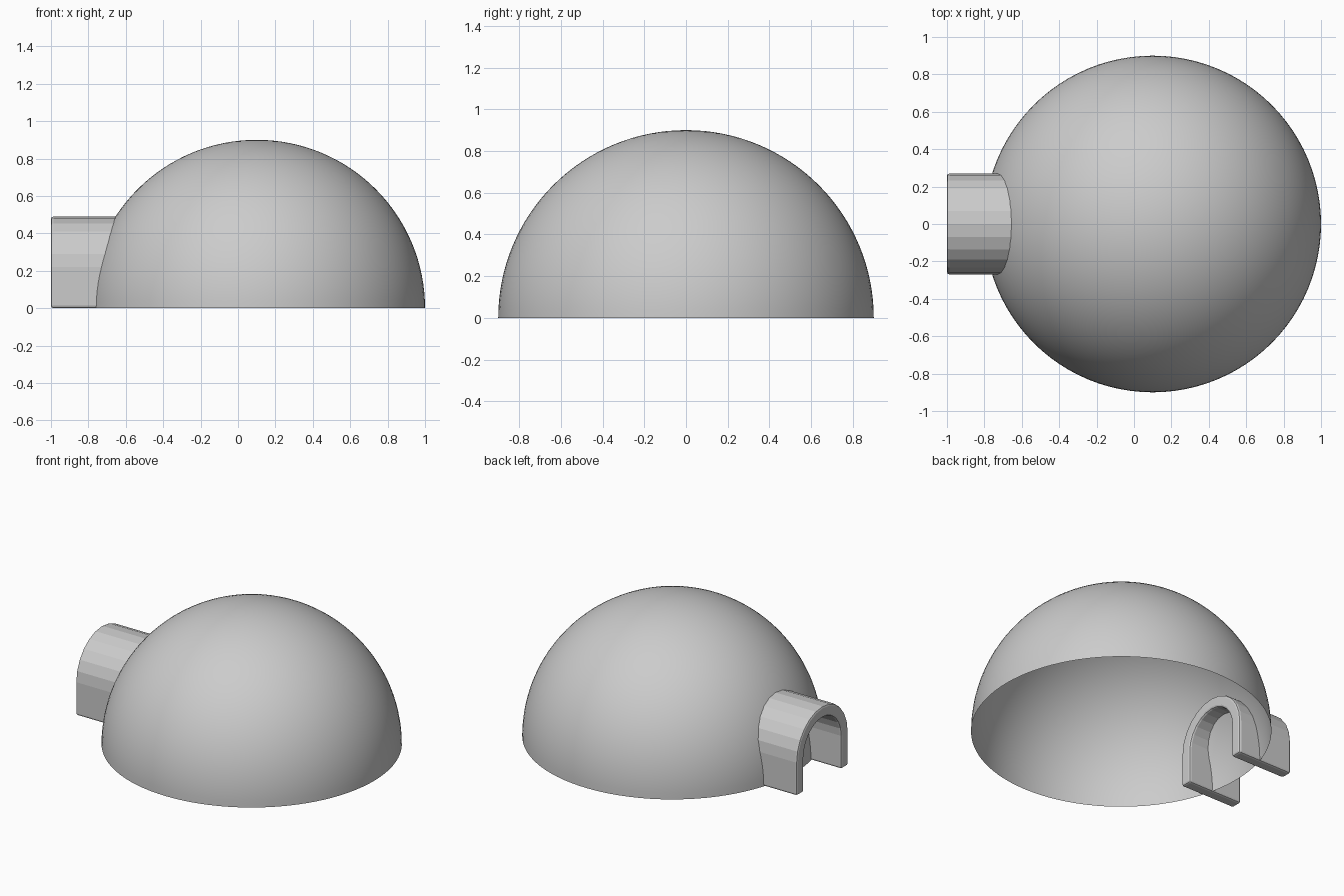
import bpy, bmesh, math

if "Cube" in bpy.data.objects:
    bpy.data.objects.remove(bpy.data.objects["Cube"])


def add_object(name, bm):
    bmesh.ops.recalc_face_normals(bm, faces=bm.faces)
    mesh = bpy.data.meshes.new(name)
    bm.to_mesh(mesh)
    bm.free()
    ob = bpy.data.objects.new(name, mesh)
    bpy.context.collection.objects.link(ob)
    return ob


# Dome: upper half of a sphere, open underneath
bm = bmesh.new()
bmesh.ops.create_uvsphere(bm, u_segments=96, v_segments=64, radius=0.9)
bmesh.ops.bisect_plane(bm, geom=bm.verts[:] + bm.edges[:] + bm.faces[:], dist=1e-4,
                       plane_co=(0, 0, 0), plane_no=(0, 0, -1), clear_outer=True)
bmesh.ops.translate(bm, verts=bm.verts, vec=(0.1, 0, 0))
dome = add_object("dome", bm)
bpy.context.view_layer.objects.active = dome
dome.select_set(True)
bpy.ops.object.shade_smooth_by_angle(angle=math.radians(30))

# Entrance tunnel: arched wall profile swept along x
SPRING, OUTER, WALL, STEPS = 0.22, 0.27, 0.075, 12
X_OUT, X_IN = -1.0, -0.6


def arch(radius):
    pts = [(radius, 0)]
    for i in range(STEPS + 1):
        a = math.pi * i / STEPS
        pts.append((radius * math.cos(a), SPRING + radius * math.sin(a)))
    return pts + [(-radius, 0)]


bm = bmesh.new()
rings = [[bm.verts.new((x, y, z)) for y, z in arch(r)]
         for x, r in ((X_OUT, OUTER), (X_IN, OUTER), (X_IN, OUTER - WALL), (X_OUT, OUTER - WALL))]
for a, b in zip(rings, rings[1:] + rings[:1]):
    for i in range(len(a) - 1):
        bm.faces.new((a[i], a[i + 1], b[i + 1], b[i]))
for end in (0, -1):
    bm.faces.new([r[end] for r in rings])
tunnel = add_object("entrance_tunnel", bm)
bevel = tunnel.modifiers.new("soft_edges", 'BEVEL')
bevel.width = 0.013
bevel.segments = 2
bevel.limit_method = 'ANGLE'
bevel.angle_limit = math.radians(60)
